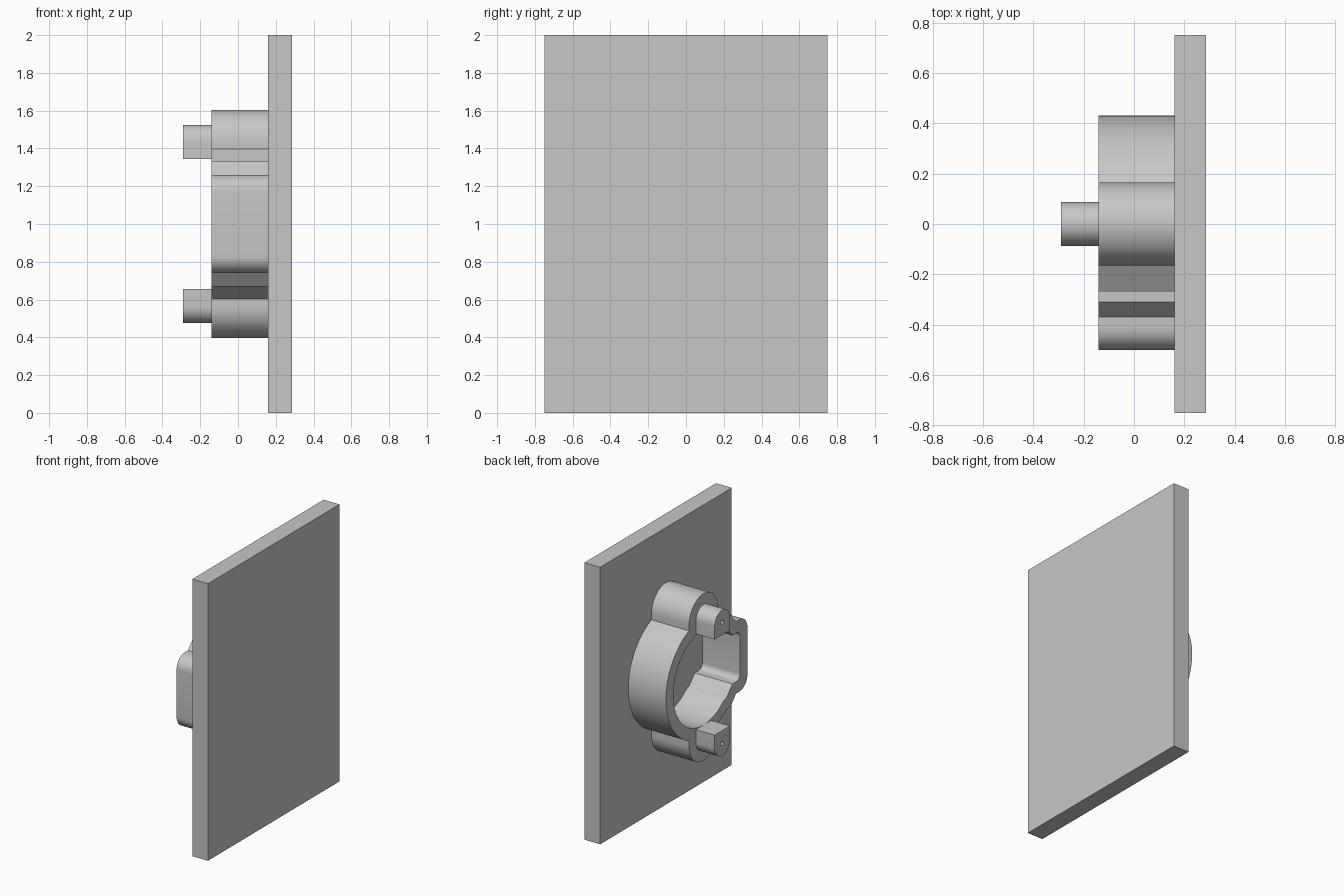
import bpy, bmesh
from math import cos, sin, radians
from mathutils import Matrix

cube = bpy.data.objects.get("Cube")
if cube:
    bpy.data.objects.remove(cube, do_unlink=True)

grey = bpy.data.materials.new("light_grey")
grey.use_nodes = True
colour = (0.57, 0.57, 0.57, 1)
grey.diffuse_color = colour
grey.node_tree.nodes["Principled BSDF"].inputs["Base Color"].default_value = colour

MID_Z = 1.0      # height of the housing centre
LUG = 0.438      # lug centre offset from the housing centre
FACE = 0.16      # x of the mounting face of the plate
RIM = -0.14      # x of the open rim of the housing


def arc(cy, cz, r, a, b, n):
    return [(cy + r * cos(radians(a + (b - a) * i / n)),
             cz + r * sin(radians(a + (b - a) * i / n))) for i in range(n + 1)]


def mirrored(half):
    """Close an upper half outline with its reflection below."""
    return half + [(y, -z) for y, z in reversed(half) if z > 0.0001]


def extrude(name, loops, x0, x1):
    """Extrude closed y-z loops (the first is outer, the rest are holes) along x."""
    curve = bpy.data.curves.new(name, 'CURVE')
    curve.dimensions = '2D'
    curve.fill_mode = 'BOTH'
    curve.extrude = (x1 - x0) / 2
    for loop in loops:
        spline = curve.splines.new('POLY')
        spline.points.add(len(loop) - 1)
        for point, (y, z) in zip(spline.points, loop):
            point.co = (y, z, 0, 1)
        spline.use_cyclic_u = True
    temp = bpy.data.objects.new(name + "_curve", curve)
    bpy.context.collection.objects.link(temp)
    bpy.context.view_layer.update()
    mesh = bpy.data.meshes.new_from_object(
        temp.evaluated_get(bpy.context.evaluated_depsgraph_get()))
    bpy.data.objects.remove(temp, do_unlink=True)

    # Turn the profile plane upright and weld the caps to the sides
    mesh.transform(Matrix(((0, 0, 1, (x0 + x1) / 2),
                           (1, 0, 0, 0),
                           (0, 1, 0, MID_Z),
                           (0, 0, 0, 1))))
    bm = bmesh.new()
    bm.from_mesh(mesh)
    bmesh.ops.remove_doubles(bm, verts=bm.verts, dist=0.0001)
    bmesh.ops.recalc_face_normals(bm, faces=bm.faces)
    bm.to_mesh(mesh)
    bm.free()
    mesh.name = name
    mesh.materials.clear()
    mesh.materials.append(grey)
    obj = bpy.data.objects.new(name, mesh)
    bpy.context.collection.objects.link(obj)
    bpy.ops.object.select_all(action='DESELECT')
    obj.select_set(True)
    bpy.context.view_layer.objects.active = obj
    bpy.ops.object.shade_smooth_by_angle(angle=radians(25))
    return obj


# Backing plate
extrude("back_plate", [[(-0.75, -1), (0.75, -1), (0.75, 1), (-0.75, 1)]], FACE, 0.285)

# Housing wall: round body, a lug above and below, stepped box on one side
outer = (arc(0, 0, 0.43, 0, 67.4, 28)
         + arc(0, LUG, 0.165, 0, 180, 32)
         + [(-0.165, 0.397), (-0.27, 0.33), (-0.31, 0.33), (-0.37, 0.26)]
         + arc(-0.41, 0.17, 0.09, 90, 180, 10))
inner = (arc(0, 0, 0.345, 0, 131.8, 52)
         + [(-0.265, 0.245), (-0.33, 0.175)]
         + arc(-0.375, 0.135, 0.04, 90, 180, 8))
extrude("housing_wall", [mirrored(outer), mirrored(inner)], RIM, FACE)

# Round-ended pegs with a small screw hole
for name, side in (("upper_peg", 1), ("lower_peg", -1)):
    body = arc(0, LUG, 0.087, 0, 180, 24) + [(-0.087, 0.345), (0.087, 0.345)]
    hole = arc(0, LUG, 0.015, 0, 345, 23)
    extrude(name, [[(y, z * side) for y, z in loop] for loop in (body, hole)], -0.29, RIM)
